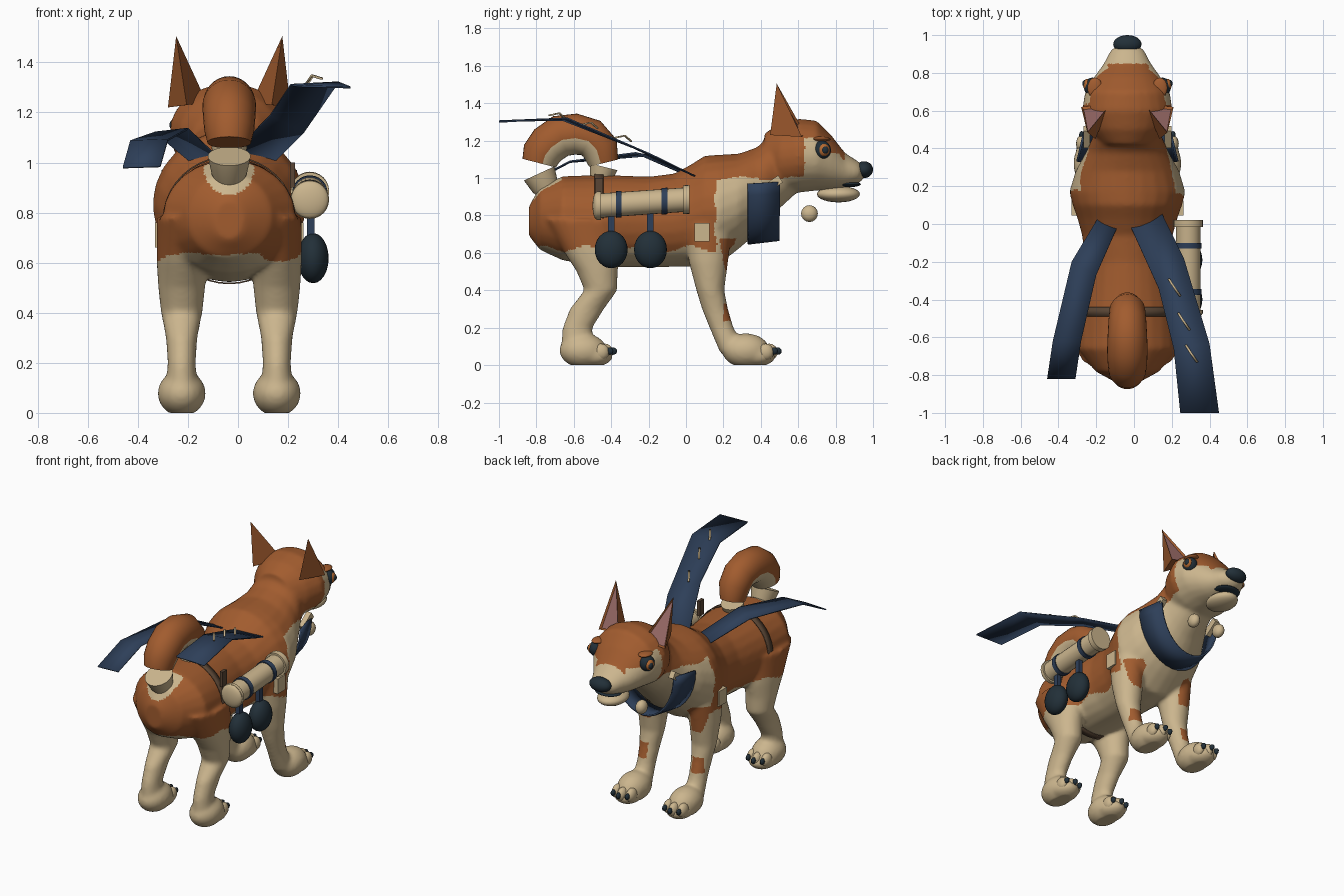
import bpy, bmesh, math
from mathutils import Vector, Matrix

if "Cube" in bpy.data.objects:
    bpy.data.objects.remove(bpy.data.objects["Cube"])

X0 = -0.035  # centre line of the animal


def mat(name, r, g, b):
    m = bpy.data.materials.new(name)
    m.diffuse_color = (r, g, b, 1)
    m.use_nodes = True
    m.node_tree.nodes["Principled BSDF"].inputs["Base Color"].default_value = m.diffuse_color
    return m


ORANGE = mat("rust_fur", 0.36, 0.107, 0.028)
CREAM = mat("cream_fur", 0.60, 0.465, 0.27)
NAVY = mat("navy_cloth", 0.027, 0.05, 0.10)
DARK = mat("dark_slate", 0.016, 0.029, 0.04)
PINK = mat("ear_pink", 0.33, 0.15, 0.14)
BROWN = mat("strap_brown", 0.10, 0.06, 0.035)
AMBER = mat("eye_amber", 0.45, 0.14, 0.03)


def finish(name, bm, mats, smooth=True):
    bmesh.ops.recalc_face_normals(bm, faces=bm.faces)
    me = bpy.data.meshes.new(name)
    bm.to_mesh(me)
    bm.free()
    for m in mats:
        me.materials.append(m)
    ob = bpy.data.objects.new(name, me)
    bpy.context.collection.objects.link(ob)
    if smooth:
        me.shade_smooth()
        me.set_sharp_from_angle(angle=math.radians(40))
    return ob


def loft(bm, rings, n=24, cap=True):
    """rings: (centre, half axis u, half axis v)"""
    loops = []
    for c, u, v in rings:
        c, u, v = Vector(c), Vector(u), Vector(v)
        loops.append([bm.verts.new(c + u * math.cos(t) + v * math.sin(t))
                      for t in (2 * math.pi * i / n for i in range(n))])
    for a, b in zip(loops, loops[1:]):
        for i in range(n):
            bm.faces.new((a[i], a[(i + 1) % n], b[(i + 1) % n], b[i]))
    if cap:
        bm.faces.new(loops[0])
        bm.faces.new(loops[-1])


def ball(bm, c, r, seg=24):
    bmesh.ops.create_uvsphere(bm, u_segments=seg, v_segments=seg // 2, radius=1,
                              matrix=Matrix.Translation(c) @ Matrix.Diagonal((*r, 1)))


def balls(name, items, m, seg=24):
    bm = bmesh.new()
    for c, r in items:
        ball(bm, c, r, seg)
    return finish(name, bm, [m])


def box(name, c, size, m, rot=0):
    bm = bmesh.new()
    bmesh.ops.create_cube(bm, size=1, matrix=Matrix.Translation(c)
                          @ Matrix.Rotation(rot, 4, 'X') @ Matrix.Diagonal((*size, 1)))
    return finish(name, bm, [m], False)


def strip(name, left, right, m, thick=0.008):
    """flat cloth between two edge lines"""
    bm = bmesh.new()
    a = [bm.verts.new(p) for p in left]
    b = [bm.verts.new(p) for p in right]
    for i in range(len(a) - 1):
        bm.faces.new((a[i], a[i + 1], b[i + 1], b[i]))
    ob = finish(name, bm, [m])
    s = ob.modifiers.new("thickness", 'SOLIDIFY')
    s.thickness, s.offset = thick, 0
    return ob


# ---- fused body: torso, neck, head and legs
bm = bmesh.new()
TORSO = [(-.84, .77, .06, .08), (-.78, .785, .17, .17), (-.66, .785, .265, .225), (-.45, .77, .26, .248),
         (-.2, .765, .225, .243), (-.06, .775, .24, .25), (.03, .80, .265, .275), (.1, .825, .29, .295),
         (.17, .83, .308, .295), (.28, .875, .275, .255), (.38, .935, .22, .23), (.47, 1.03, .18, .22),
         (.58, 1.07, .15, .16)]
HEAD = [(.42, 1.11, .13, .13), (.5, 1.105, .2, .185), (.6, 1.12, .24, .198), (.7, 1.12, .225, .187),
        (.78, 1.08, .175, .145), (.85, 1.04, .125, .095), (.92, 1.03, .09, .06), (.955, 1.03, .04, .03)]
for part in (TORSO, HEAD):
    loft(bm, [((X0, y, z), (hw, 0, 0), (0, 0, hh)) for y, z, hw, hh in part])
# legs: z, y, half depth, half width
FRONT_LEG = [(.75, .12, .13, .10), (.55, .12, .105, .095), (.4, .13, .075, .08), (.3, .155, .07, .063),
             (.2, .19, .065, .056), (.07, .25, .07, .065)]
HIND_LEG = [(.78, -.55, .2, .10), (.6, -.5, .15, .10), (.5, -.475, .11, .094), (.4, -.455, .088, .083),
            (.3, -.53, .092, .063), (.2, -.58, .08, .056), (.07, -.59, .08, .065)]
for s in (-1, 1):
    x = X0 + s * .19
    for leg in (FRONT_LEG, HIND_LEG):
        loft(bm, [((x, y, z), (hw, 0, 0), (0, hd, 0)) for z, y, hd, hw in leg])
    for y in (.32, -.55):
        ball(bm, (x, y, .078), (.097, .128, .092))
        ball(bm, (x, y + .06, .05), (.085, .10, .058))
raw = finish("body_source", bm, [ORANGE])
mod = raw.modifiers.new("fuse", 'REMESH')
mod.mode, mod.voxel_size = 'VOXEL', 0.012
sm = raw.modifiers.new("relax", 'SMOOTH')
sm.factor, sm.iterations = 0.5, 10
dg = bpy.context.evaluated_depsgraph_get()
me = bpy.data.meshes.new_from_object(raw.evaluated_get(dg))
bpy.data.objects.remove(raw)
body = bpy.data.objects.new("body", me)
bpy.context.collection.objects.link(body)
me.materials.clear()
me.materials.append(ORANGE)
me.materials.append(CREAM)
for v in me.vertices:
    v.co.z = max(v.co.z, 0)      # flat soles
me.shade_smooth()


def is_orange(x, y, z):
    dx = abs(x - X0)
    wave = .012 * math.sin(23 * y + 5 * x) + .008 * math.sin(41 * z)
    if y < -.66 and (dx / .1) ** 2 + ((z - .98) / .11) ** 2 < 1:
        return False                                     # pale patch under tail
    if dx > .15 and .5 < z < .675 and abs(y - .222) < .012 + .03 * (z - .5) / .17:
        return True                                      # upper leg spots
    if dx > .165 and .2 < y < .27 and .235 < z < .33:
        return True                                      # lower leg spots
    if y < .17 + wave:
        return z > .62 + wave
    if y < .62:
        return z > 1.0 + wave
    if .635 < y < .73 and dx > .15 + wave and z < 1.215:
        return False                                     # pale eye surround
    if y < .85 and (dx < .1 + wave or y > .73 and z > 1.13):
        return z > 1.1
    return z > 1.0 + (y - .62) * 1.1 + wave


for p in me.polygons:
    p.material_index = 0 if is_orange(*p.center) else 1


# ---- curled tail: rust arch, pale on the inner side, on two pale roots
def tail_tube(name, path, mats):
    rings = []
    for i, (y, z, r) in enumerate(path):
        a, b = path[max(i - 1, 0)], path[min(i + 1, len(path) - 1)]
        t = Vector((0, b[0] - a[0], b[1] - a[1])).normalized()
        rings.append(((X0, y, z), (r * .95, 0, 0), Vector((0, -t.z, t.y)) * r))
    bm = bmesh.new()
    loft(bm, rings, 32)
    return finish(name, bm, mats)


tail = tail_tube("tail", [(-.785, 1.08, .092), (-.772, 1.13, .105), (-.735, 1.18, .11), (-.67, 1.225, .113),
                          (-.59, 1.235, .11), (-.51, 1.215, .105), (-.46, 1.16, .10), (-.44, 1.08, .08)],
                 [ORANGE, CREAM])
for p in tail.data.polygons:
    inward = Vector((0, -.6 - p.center.y, 1.05 - p.center.z)).normalized()
    p.material_index = int(p.normal.dot(inward) > .2)
tail_tube("tail_root", [(-.72, .90, .05), (-.755, .96, .075), (-.785, 1.025, .09)], [CREAM])
tail_tube("tail_tip", [(-.475, .95, .04), (-.455, 1.0, .06), (-.44, 1.06, .075)], [CREAM])

# ---- ears, eyes, toes and other mirrored parts
toes, claws, eyes, iris, pupils, beads = [], [], [], [], [], []
for s in (-1, 1):
    bm = bmesh.new()
    inn, out, back, tip = [bm.verts.new((X0 + s * x, y, z)) for x, y, z in
                           ((.09, .635, 1.24), (.245, .62, 1.22), (.17, .45, 1.23), (.212, .485, 1.505))]
    front = bm.faces.new((inn, out, tip))
    for f in ((out, back, tip), (back, inn, tip), (inn, back, out)):
        bm.faces.new(f)
    bmesh.ops.recalc_face_normals(bm, faces=bm.faces)
    bmesh.ops.inset_region(bm, faces=[front], thickness=.018, depth=-.012)
    front.material_index = 1
    finish("ear", bm, [ORANGE, PINK], False)
    ex = X0 + s * .185
    eyes.append(((ex, .725, 1.15), (.045, .05, .05)))
    iris.append(((ex + s * .027, .735, 1.15), (.022, .034, .034)))
    pupils.append(((ex + s * .038, .743, 1.15), (.016, .02, .021)))
    beads.append(((X0 + s * .1, .66, .81), (.035, .045, .045)))
    for y in (.445, -.435):
        for k in (-1, 0, 1):
            x, yy = X0 + s * .19 + k * .052, y - .02 * abs(k)
            toes.append(((x, yy, .07), (.03, .045, .045)))
            claws.append(((x, yy + .045, .075), (.014, .022, .02)))
    # brow ridge
    balls("brow", [((X0 + s * .172, .72, 1.208), (.04, .055, .014))], ORANGE, 16)
    # side pouch and collar buckle
    box("pouch", (X0 + s * .277, .085, .71), (.04, .08, .10), CREAM)
    box("collar_buckle", (X0 + s * .215, .46, .965), (.035, .11, .045), CREAM, .6)
balls("toes", toes, CREAM, 16)
balls("claws", claws, DARK, 12)
balls("eyes", eyes, DARK)
balls("irises", iris, AMBER, 16)
balls("pupils", pupils, DARK, 16)
balls("hanging_beads", beads, CREAM, 16)
balls("nose", [((X0, .952, 1.045), (.075, .048, .045))], DARK)
balls("lips", [((X0, .865, .967), (.088, .07, .016))], DARK)
balls("lower_jaw", [((X0, .815, .914), (.09, .115, .044))], CREAM)

# ---- collar hanging around the chest
angles = [math.pi * i / 16 for i in range(17)]
strip("collar",
      [(X0 + .265 * math.cos(t), .33, .97 - .32 * math.sin(t)) for t in angles],
      [(X0 + .225 * math.cos(t), .5, .98 - .31 * math.sin(t)) for t in angles], NAVY, .012)

# ---- streaming ribbons
strip("ribbon_left",
      [(-.185, .04, 1.0), (-.33, -.2, 1.12), (-.43, -.62, 1.085), (-.46, -.82, .98)],
      [(-.09, -.02, 1.03), (-.2, -.27, 1.135), (-.28, -.62, 1.09), (-.31, -.82, .985)], NAVY)
strip("ribbon_right",
      [(.14, .07, 1.0), (.265, -.185, 1.125), (.40, -.635, 1.32), (.45, -1, 1.3)],
      [(-.015, -.02, 1.04), (.13, -.34, 1.19), (.21, -.66, 1.31), (.245, -1, 1.305)], NAVY)
# small wire clips on the right ribbon
for x, y, z in ((.21, -.34, 1.215), (.26, -.52, 1.285), (.30, -.69, 1.335)):
    pts = [(x - .03, y + .045, z - .02), (x - .008, y + .01, z + .012), (x + .03, y - .045, z)]
    strip("ribbon_clip", pts, [(a + .01, b + .006, c) for a, b, c in pts], CREAM, .008)

# ---- strap around the rear body
bm = bmesh.new()
loft(bm, [((X0, y, .77), (.26, 0, 0), (0, 0, .25)) for y in (-.49, -.44)], 40, False)
finish("girth_strap", bm, [BROWN]).modifiers.new("thickness", 'SOLIDIFY').thickness = -.006


# ---- carried scroll tube with bands and hanging flasks
def tube(name, y0, y1, r, m):
    bm = bmesh.new()
    loft(bm, [((.287, y, .885 + .07 * y), (r, 0, 0), (0, 0, r)) for y in (y0, y1)], 24)
    return finish(name, bm, [m])


tube("scroll_tube", -.48, .01, .065, CREAM)
tube("tube_cap", -.475, -.455, .077, CREAM)
balls("tube_knob", [((.287, -.475, .852), (.075, .025, .075))], CREAM)
tube("tube_cap", -.015, .02, .077, CREAM)
for y in (-.36, -.115):
    tube("tube_band", y - .015, y + .015, .071, NAVY)
box("tube_hanger", (.218, -.465, .95), (.02, .045, .10), BROWN)
for y in (-.4, -.19):
    box("flask_strap", (.29, y, .755), (.03, .035, .11), NAVY)
    balls("flask", [((.30, y, .618), (.062, .088, .10))], DARK)
